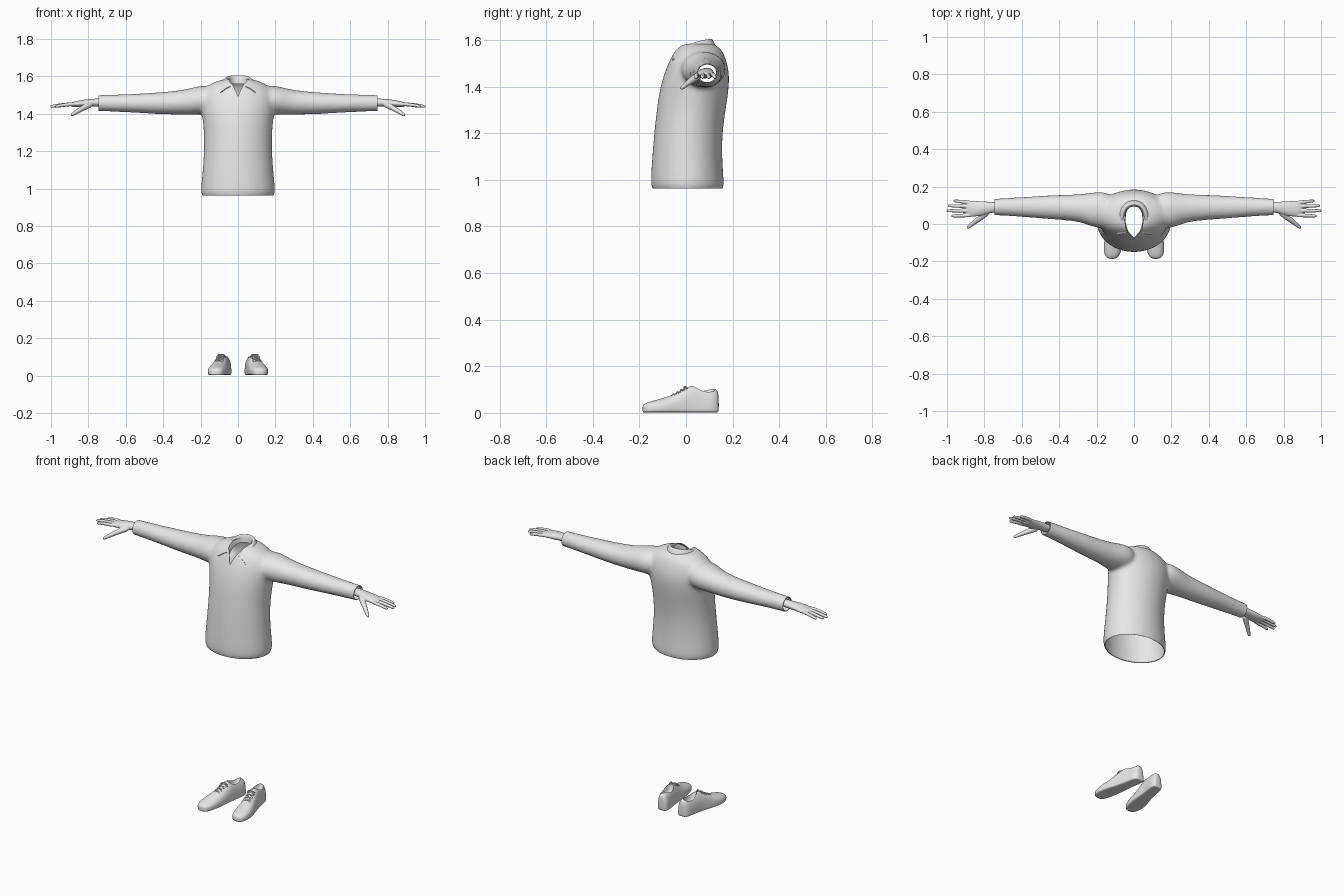
import bpy, bmesh
from math import cos, sin, pi, radians, copysign
from mathutils import Vector

if "Cube" in bpy.data.objects:
    bpy.data.objects.remove(bpy.data.objects["Cube"])

grey = bpy.data.materials.new("light_grey")
grey.use_nodes = True
grey.diffuse_color = (0.8, 0.8, 0.8, 1)
grey.node_tree.nodes["Principled BSDF"].inputs["Base Color"].default_value = (0.8, 0.8, 0.8, 1)


def loft(bm, rings):
    """Bridge rings of points into a closed, capped skin."""
    rows = [[bm.verts.new(p) for p in ring] for ring in rings]
    n = len(rows[0])
    for a, b in zip(rows, rows[1:]):
        for i in range(n):
            j = (i + 1) % n
            bm.faces.new((a[i], a[j], b[j], b[i]))
    bm.faces.new(rows[0])
    bm.faces.new(rows[-1])


def ellipse(centre, u, v, n=24):
    c, u, v = Vector(centre), Vector(u), Vector(v)
    return [c + u * cos(2 * pi * i / n) + v * sin(2 * pi * i / n) for i in range(n)]


def tube(bm, points, radii, n=10):
    """Round tube along a short path."""
    pts = [Vector(p) for p in points]
    rings = []
    for i, (p, r) in enumerate(zip(pts, radii)):
        d = (pts[min(i + 1, len(pts) - 1)] - pts[max(i - 1, 0)]).normalized()
        u = d.cross(Vector((0, 0, 1))).normalized()
        rings.append(ellipse(p, u * r, d.cross(u) * r, n))
    loft(bm, rings)


def finish(name, bm, mods=(), angle=50):
    """Turn a bmesh into an object, apply its modifiers and shade it."""
    bmesh.ops.recalc_face_normals(bm, faces=bm.faces)
    me = bpy.data.meshes.new(name)
    bm.to_mesh(me)
    bm.free()
    ob = bpy.data.objects.new(name, me)
    bpy.context.scene.collection.objects.link(ob)
    for kind, settings in mods:
        m = ob.modifiers.new(kind.lower(), kind)
        for key, value in settings.items():
            setattr(m, key, value)
    bpy.context.view_layer.update()
    ev = ob.evaluated_get(bpy.context.evaluated_depsgraph_get())
    baked = bpy.data.meshes.new_from_object(ev)
    ob.modifiers.clear()
    ob.data = baked
    baked.materials.clear()
    baked.materials.append(grey)
    baked.shade_smooth()
    baked.set_sharp_from_angle(angle=radians(angle))
    return ob


def mirror_copy(ob, name):
    bm = bmesh.new()
    bm.from_mesh(ob.data)
    bmesh.ops.scale(bm, vec=(-1, 1, 1), verts=bm.verts)
    return finish(name, bm)


def fused(voxel, passes):
    return [("SUBSURF", {"levels": 2}),
            ("REMESH", {"mode": "VOXEL", "voxel_size": voxel}),
            ("SMOOTH", {"factor": 0.5, "iterations": passes})]


# Shirt body: height, half width, front y, back y
body = [(0.92, 0.202, -0.15, 0.167), (1.0, 0.2, -0.153, 0.163), (1.1, 0.19, -0.146, 0.156),
        (1.2, 0.183, -0.138, 0.157), (1.3, 0.183, -0.127, 0.171), (1.38, 0.192, -0.116, 0.184),
        (1.45, 0.203, -0.097, 0.188), (1.5, 0.203, -0.077, 0.178), (1.545, 0.175, -0.055, 0.163),
        (1.573, 0.12, -0.035, 0.14), (1.588, 0.07, -0.01, 0.11)]
# Sleeve: x, y, z, y radius, z radius
sleeve = [(0.1, 0.07, 1.475, 0.1, 0.08), (0.2, 0.075, 1.474, 0.098, 0.077),
          (0.25, 0.08, 1.466, 0.084, 0.072), (0.3, 0.086, 1.461, 0.073, 0.066),
          (0.4, 0.089, 1.456, 0.067, 0.06), (0.5, 0.09, 1.456, 0.061, 0.054),
          (0.6, 0.091, 1.456, 0.053, 0.048), (0.745, 0.091, 1.457, 0.044, 0.043),
          (0.8, 0.091, 1.457, 0.044, 0.043)]
bm = bmesh.new()
loft(bm, [ellipse((0, (f + b) / 2, z), (w, 0, 0), (0, (b - f) / 2, 0)) for z, w, f, b in body])
for s in (1, -1):
    loft(bm, [ellipse((s * x, y, z), (0, ry, 0), (0, 0, rz)) for x, y, z, ry, rz in sleeve])
shirt = finish("shirt", bm, fused(0.01, 8))

# Open the hem, the cuffs and the neck
bm = bmesh.new()
bm.from_mesh(shirt.data)
bpy.data.objects.remove(shirt)
for co, no in (((0, 0, 0.963), (0, 0, -1)), ((0.745, 0, 0), (1, 0, 0)), ((-0.745, 0, 0), (-1, 0, 0))):
    bmesh.ops.bisect_plane(bm, geom=bm.verts[:] + bm.edges[:] + bm.faces[:],
                           plane_co=co, plane_no=no, clear_outer=True)
half = [(0, -0.078), (0.042, -0.03), (0.05, 0.02), (0.046, 0.065), (0.03, 0.09), (0, 0.1)]
outline = [Vector((x, y, 0)) for x, y in half] + [Vector((-x, y, 0)) for x, y in half[-2:0:-1]]
sides = [(a, Vector((b.y - a.y, a.x - b.x, 0)).normalized())
         for a, b in zip(outline, outline[1:] + outline[:1])]
for co, no in sides:
    faces = [f for f in bm.faces if f.calc_center_median().z > 1.43
             and abs(f.calc_center_median().x) < 0.09]
    geom = set(faces) | {e for f in faces for e in f.edges} | {v for f in faces for v in f.verts}
    bmesh.ops.bisect_plane(bm, geom=list(geom), plane_co=co, plane_no=no)
hole = [f for f in bm.faces if f.calc_center_median().z > 1.43
        and all((f.calc_center_median() - co).dot(no) < 0 for co, no in sides)]
bmesh.ops.delete(bm, geom=hole, context="FACES")
finish("shirt", bm, [("SOLIDIFY", {"thickness": 0.004, "offset": -1})])

# Collar: stand, fold and leaf edge from the back centre round to the front point
collar = [((0, 0.098, 1.56), (0, 0.108, 1.622), (0, 0.132, 1.575)),
          ((0.036, 0.088, 1.56), (0.044, 0.095, 1.62), (0.06, 0.112, 1.572)),
          ((0.05, 0.04, 1.555), (0.064, 0.045, 1.607), (0.09, 0.045, 1.568)),
          ((0.046, -0.005, 1.54), (0.058, -0.012, 1.583), (0.092, -0.01, 1.55)),
          ((0.03, -0.045, 1.53), (0.04, -0.05, 1.553), (0.093, -0.058, 1.513))]
bm = bmesh.new()
rows = [[bm.verts.new((-x, y, z)) for x, y, z in r] for r in collar[:0:-1]]
rows += [[bm.verts.new(p) for p in r] for r in collar]
for a, b in zip(rows, rows[1:]):
    for i in range(2):
        bm.faces.new((a[i], a[i + 1], b[i + 1], b[i]))
finish("collar", bm, [("SUBSURF", {"levels": 3, "boundary_smooth": "PRESERVE_CORNERS"}),
                      ("SOLIDIFY", {"thickness": 0.004, "offset": 0})])

# Hands: palm, four fingers and thumb fused together
palm = [(0.7, 0.09, 1.46, 0.027, 0.023), (0.76, 0.09, 1.46, 0.028, 0.021),
        (0.81, 0.083, 1.457, 0.038, 0.021), (0.86, 0.081, 1.452, 0.043, 0.017),
        (0.9, 0.082, 1.449, 0.04, 0.012)]
fingers = [(0.047, 0.043, 0.978), (0.071, 0.071, 1.004), (0.094, 0.098, 0.996), (0.114, 0.124, 0.966)]
bm = bmesh.new()
loft(bm, [ellipse((x, y, z), (0, ry, 0), (0, 0, rz)) for x, y, z, ry, rz in palm])
for y0, y1, tip in fingers:
    steps = [0, 0.35, 0.7, 0.93, 1]
    path = [(0.865 + (tip - 0.865) * t, y0 + (y1 - y0) * t, 1.452 - 0.014 * t * t) for t in steps]
    tube(bm, path, (0.011, 0.0105, 0.0095, 0.0085, 0.005))
tube(bm, [(0.775, 0.068, 1.455), (0.82, 0.035, 1.436), (0.858, 0.005, 1.413),
          (0.885, -0.016, 1.396), (0.893, -0.023, 1.391)], (0.017, 0.017, 0.012, 0.01, 0.006))
left_hand = finish("left_hand", bm, fused(0.003, 3), 80)
mirror_copy(left_hand, "right_hand")

# Shoes: y, centre x, half width, top height
shoe = [(-0.187, 0.117, 0.014, 0.031), (-0.176, 0.117, 0.036, 0.042), (-0.14, 0.115, 0.048, 0.053),
        (-0.1, 0.11, 0.052, 0.063), (-0.05, 0.1, 0.048, 0.08), (0, 0.09, 0.042, 0.109),
        (0.03, 0.085, 0.039, 0.12), (0.07, 0.077, 0.038, 0.113), (0.11, 0.071, 0.037, 0.108),
        (0.132, 0.068, 0.031, 0.102), (0.141, 0.067, 0.018, 0.08)]


def shoe_ring(y, xc, w, top, n=24):
    ring, mid = [], 0.022
    for i in range(n):
        c, s = cos(2 * pi * i / n), sin(2 * pi * i / n)
        p = 0.9 if s > 0 else 0.4
        z = mid + (top - mid if s > 0 else mid - 0.002) * copysign(abs(s) ** p, s)
        ring.append((xc + w * copysign(abs(c) ** p, c), y, max(z, 0)))
    return ring


# Foot opening cutter
bm = bmesh.new()
bmesh.ops.create_uvsphere(bm, u_segments=32, v_segments=20, radius=1)
bmesh.ops.scale(bm, vec=(0.026, 0.054, 0.06), verts=bm.verts)
bmesh.ops.translate(bm, vec=(0.077, 0.073, 0.114), verts=bm.verts)
cutter = finish("foot_cutter", bm)
cutter.hide_render = True
bm = bmesh.new()
loft(bm, [shoe_ring(*row) for row in shoe])
left_shoe = finish("left_shoe", bm, [("SUBSURF", {"levels": 2}),
                                     ("BOOLEAN", {"object": cutter, "operation": "DIFFERENCE"})])
bpy.data.objects.remove(cutter)
mirror_copy(left_shoe, "right_shoe")

# Crossed laces with a small bow
bm = bmesh.new()
for k in range(4):
    y, z, xc = -0.055 + k * 0.017, 0.08 + k * 0.0092, 0.101 - k * 0.003
    for s in (1, -1):
        tube(bm, [(xc - s * 0.02, y - 0.005, z - 0.008), (xc, y, z + 0.002),
                  (xc + s * 0.02, y + 0.008, z - 0.003)], (0.0025,) * 3, 6)
for s in (1, -1):
    tube(bm, [(0.09, 0, 0.112), (0.09 + s * 0.014, -0.006, 0.112),
              (0.09 + s * 0.026, -0.008, 0.098)], (0.0025, 0.004, 0.002), 6)
left_laces = finish("left_laces", bm)
mirror_copy(left_laces, "right_laces")
